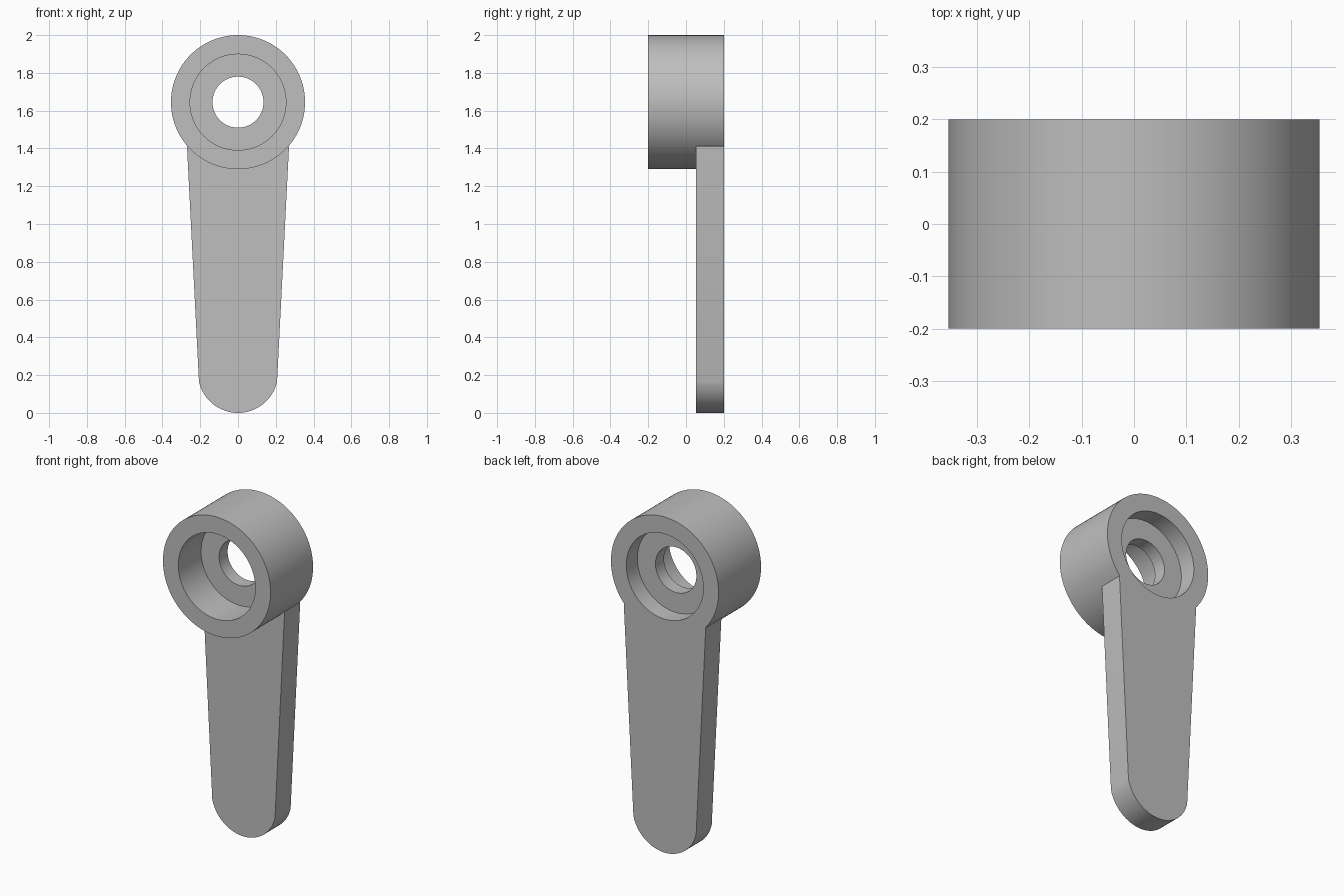
import bpy, bmesh, math
from mathutils import Vector

if "Cube" in bpy.data.objects:
    bpy.data.objects.remove(bpy.data.objects["Cube"], do_unlink=True)

HUB_Z, HUB_R, BORE_R, HOLE_R = 1.645, 0.355, 0.254, 0.135
FRONT, BACK = -0.2, 0.2
ARM_FRONT = 0.053
SEGMENTS = 96

grey = bpy.data.materials.new("light grey")
grey.use_nodes = True
colour = (0.52, 0.52, 0.52, 1)
grey.diffuse_color = colour
grey.node_tree.nodes["Principled BSDF"].inputs["Base Color"].default_value = colour


def make_object(name, bm):
    bmesh.ops.recalc_face_normals(bm, faces=bm.faces[:])
    mesh = bpy.data.meshes.new(name)
    bm.to_mesh(mesh)
    bm.free()
    mesh.materials.append(grey)
    obj = bpy.data.objects.new(name, mesh)
    bpy.context.collection.objects.link(obj)
    return obj


def arc(cz, radius, start, end, steps):
    """Points on a circle in the XZ plane, angles in radians."""
    for i in range(steps + 1):
        a = start + (end - start) * i / steps
        yield radius * math.cos(a), cz + radius * math.sin(a)


# Hub: section with a deep front bore, a shallow back bore and a through hole
section = [(HUB_R, FRONT), (HUB_R, BACK), (BORE_R, BACK), (BORE_R, BACK - 0.105),
           (HOLE_R, BACK - 0.105), (HOLE_R, FRONT + 0.215),
           (BORE_R, FRONT + 0.215), (BORE_R, FRONT)]
bm = bmesh.new()
verts = [bm.verts.new((r, y, HUB_Z)) for r, y in section]
edges = [bm.edges.new((v, verts[i - 1])) for i, v in enumerate(verts)]
bmesh.ops.spin(bm, geom=verts + edges, cent=(0, 0, HUB_Z), axis=(0, 1, 0),
               angle=math.tau, steps=SEGMENTS, use_merge=True)
bmesh.ops.remove_doubles(bm, verts=bm.verts[:], dist=0.0001)
lever = make_object("lever_with_hub", bm)

# Arm: tapered plate with a round tip, its upper end buried in the hub wall
TIP_R = 0.212
tip = math.asin((TIP_R - 0.165) / TIP_R)
top = math.radians(41)
outline = list(arc(TIP_R, TIP_R, math.pi + tip, math.tau - tip, 32))
outline.append((0.27, 1.41))
outline += arc(HUB_Z, 0.305, -top, top - math.pi, 16)
outline.append((-0.27, 1.41))
bm = bmesh.new()
plate = bm.faces.new([bm.verts.new((x, ARM_FRONT, z)) for x, z in outline])
extruded = bmesh.ops.extrude_face_region(bm, geom=[plate])["geom"]
bmesh.ops.translate(bm, vec=Vector((0, BACK - ARM_FRONT, 0)),
                    verts=[g for g in extruded if isinstance(g, bmesh.types.BMVert)])
arm = make_object("arm", bm)

# Join the arm and hub into one solid
bpy.context.view_layer.objects.active = lever
lever.select_set(True)
union = lever.modifiers.new("join_arm", "BOOLEAN")
union.operation = "UNION"
union.solver = "EXACT"
union.object = arm
bpy.ops.object.modifier_apply(modifier=union.name)
bpy.data.objects.remove(arm, do_unlink=True)
bpy.ops.object.shade_smooth_by_angle(angle=math.radians(20))
